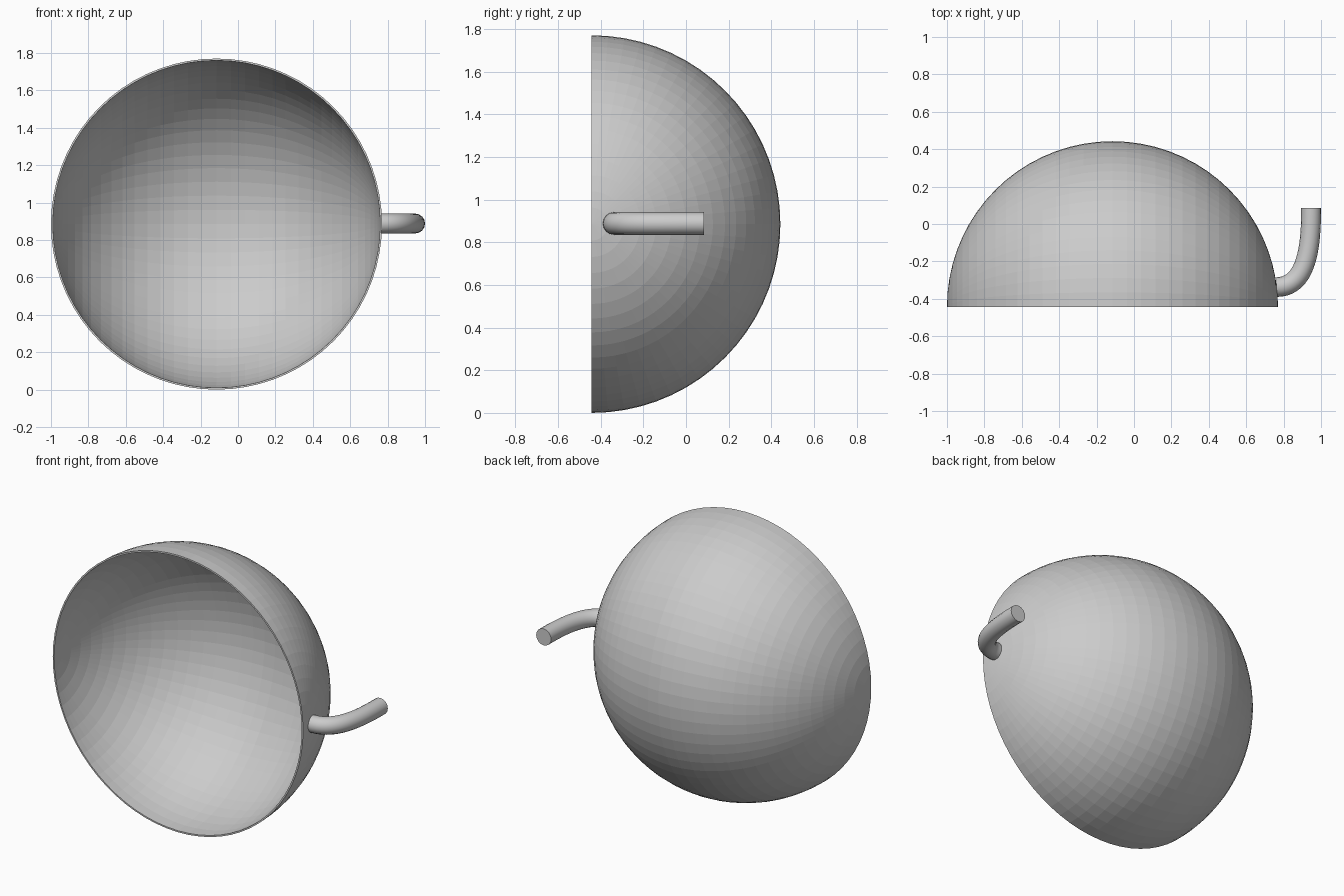
import bpy
import bmesh
import math
from mathutils import Matrix

default = bpy.data.objects.get("Cube")
if default:
    bpy.data.objects.remove(default, do_unlink=True)

RADIUS = 0.885


def add_object(name, data):
    obj = bpy.data.objects.new(name, data)
    bpy.context.collection.objects.link(obj)
    return obj


# Faceted half-sphere bowl with side poles, open at the front
bm = bmesh.new()
bmesh.ops.create_uvsphere(bm, u_segments=72, v_segments=36, radius=RADIUS,
                          matrix=Matrix.Rotation(math.pi / 2, 4, 'Y'))
bmesh.ops.delete(bm, geom=[v for v in bm.verts if v.co.y < -1e-4],
                 context='VERTS')
bowl_mesh = bpy.data.meshes.new("bowl")
bm.to_mesh(bowl_mesh)
bm.free()
bowl = add_object("bowl", bowl_mesh)
bowl.location = (RADIUS - 1, -RADIUS / 2, RADIUS)

# Thin wall, grown inward from the outer surface
wall = bowl.modifiers.new("wall", 'SOLIDIFY')
wall.thickness = 0.01
wall.offset = -1

# Curved round handle, swept along a curve and capped
HEIGHT = 0.888
curve = bpy.data.curves.new("handle", 'CURVE')
curve.dimensions = '3D'
curve.bevel_depth = 0.053
curve.bevel_resolution = 6
curve.use_fill_caps = True
spline = curve.splines.new('BEZIER')
spline.resolution_u = 20
spline.bezier_points.add(1)
start, end = spline.bezier_points
for point in (start, end):
    point.handle_left_type = point.handle_right_type = 'FREE'
start.co = (0.762, -0.337, HEIGHT)
start.handle_left = (0.7, -0.337, HEIGHT)
start.handle_right = (0.93, -0.337, HEIGHT)
end.co = (0.947, 0.085, HEIGHT)
end.handle_left = (0.947, -0.105, HEIGHT)
end.handle_right = (0.947, 0.2, HEIGHT)
handle = add_object("handle", curve)

bpy.ops.object.select_all(action='DESELECT')
handle.select_set(True)
bpy.context.view_layer.objects.active = handle
bpy.ops.object.convert(target='MESH')
bpy.ops.object.shade_smooth_by_angle(angle=math.radians(40))
